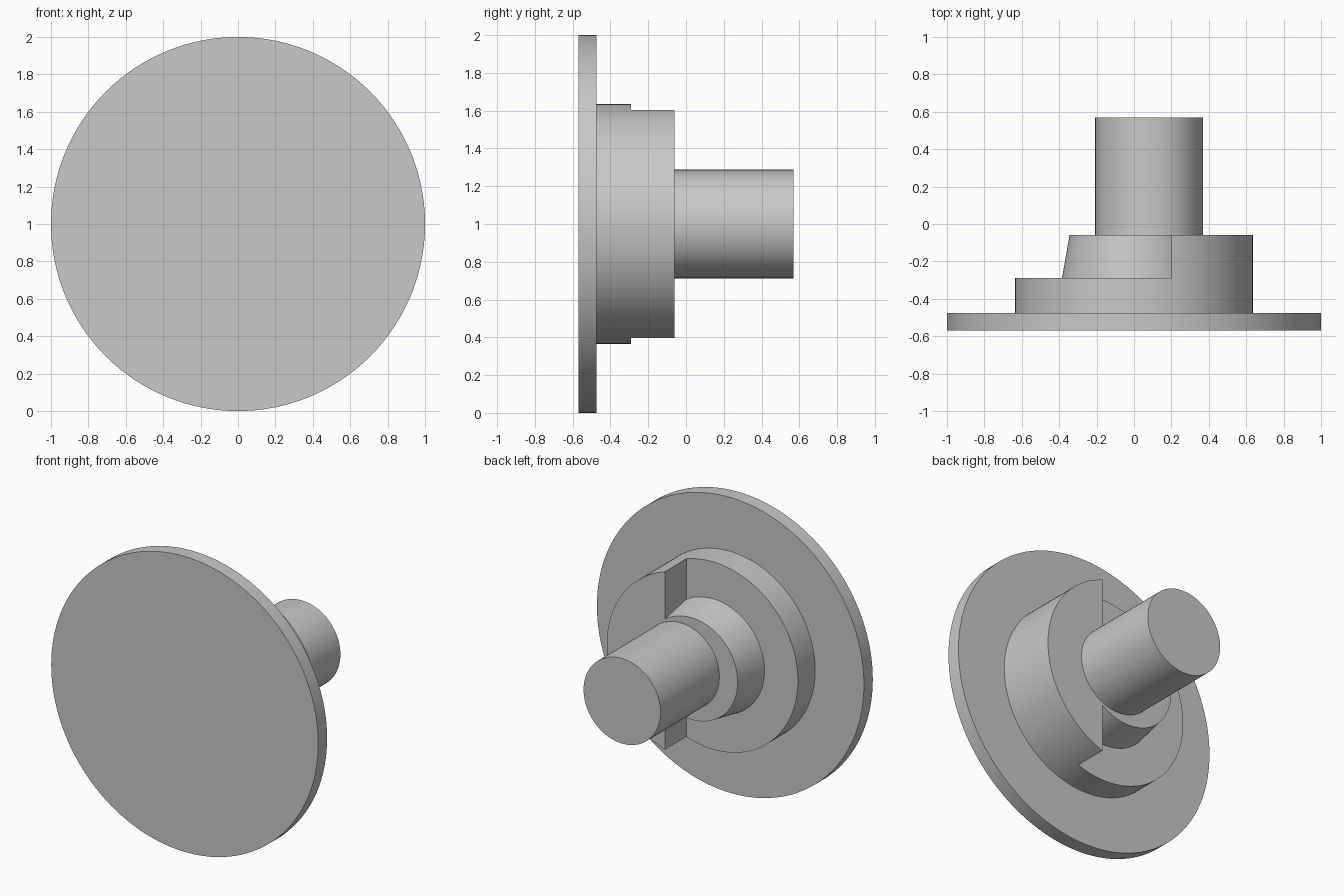
import bpy
import bmesh
import math
from mathutils import Matrix

if "Cube" in bpy.data.objects:
    bpy.data.objects.remove(bpy.data.objects["Cube"], do_unlink=True)

grey = bpy.data.materials.new("plain_grey")
grey.use_nodes = True
colour = (0.58, 0.58, 0.58, 1)
grey.diffuse_color = colour
grey.node_tree.nodes["Principled BSDF"].inputs["Base Color"].default_value = colour

CHORD_X = 0.2     # flat wall of the raised shoulder
AXIS_Z = 1.0


def turned_part(name, y0, y1, r0, r1=None, x=0.0, keep=0):
    """Round part along y; keep = 1 or -1 keeps only that side of the chord."""
    bm = bmesh.new()
    bmesh.ops.create_cone(bm, cap_ends=True, segments=128, radius1=r0,
                          radius2=r0 if r1 is None else r1, depth=y1 - y0)
    place = Matrix.Translation((x, (y0 + y1) / 2, AXIS_Z))
    bm.transform(place @ Matrix.Rotation(-math.pi / 2, 4, "X"))
    if keep:
        cut = bmesh.ops.bisect_plane(
            bm, geom=bm.verts[:] + bm.edges[:] + bm.faces[:],
            plane_co=(CHORD_X, 0, 0), plane_no=(-keep, 0, 0), clear_outer=True)
        rim = [e for e in cut["geom_cut"] if isinstance(e, bmesh.types.BMEdge)]
        bmesh.ops.holes_fill(bm, edges=rim, sides=0)
    bmesh.ops.recalc_face_normals(bm, faces=bm.faces[:])
    mesh = bpy.data.meshes.new(name)
    bm.to_mesh(mesh)
    bm.free()
    mesh.materials.append(grey)
    obj = bpy.data.objects.new(name, mesh)
    bpy.context.collection.objects.link(obj)
    bpy.ops.object.select_all(action="DESELECT")
    obj.select_set(True)
    bpy.context.view_layer.objects.active = obj
    bpy.ops.object.shade_smooth_by_angle(angle=math.radians(30))
    return obj


# Wide front plate
turned_part("front_disc", -0.57, -0.475, 1.0)
# Stepped hub: low side and raised shoulder meeting at the chord
turned_part("hub_low_side", -0.475, -0.29, 0.635, keep=-1)
turned_part("hub_raised_shoulder", -0.475, -0.06, 0.635, keep=1)
# Tapered collar against the shoulder wall
turned_part("tapered_collar", -0.29, -0.06, 0.385, 0.345, keep=-1)
# Off-centre pin
turned_part("offset_pin", -0.06, 0.57, 0.288, x=0.08)
